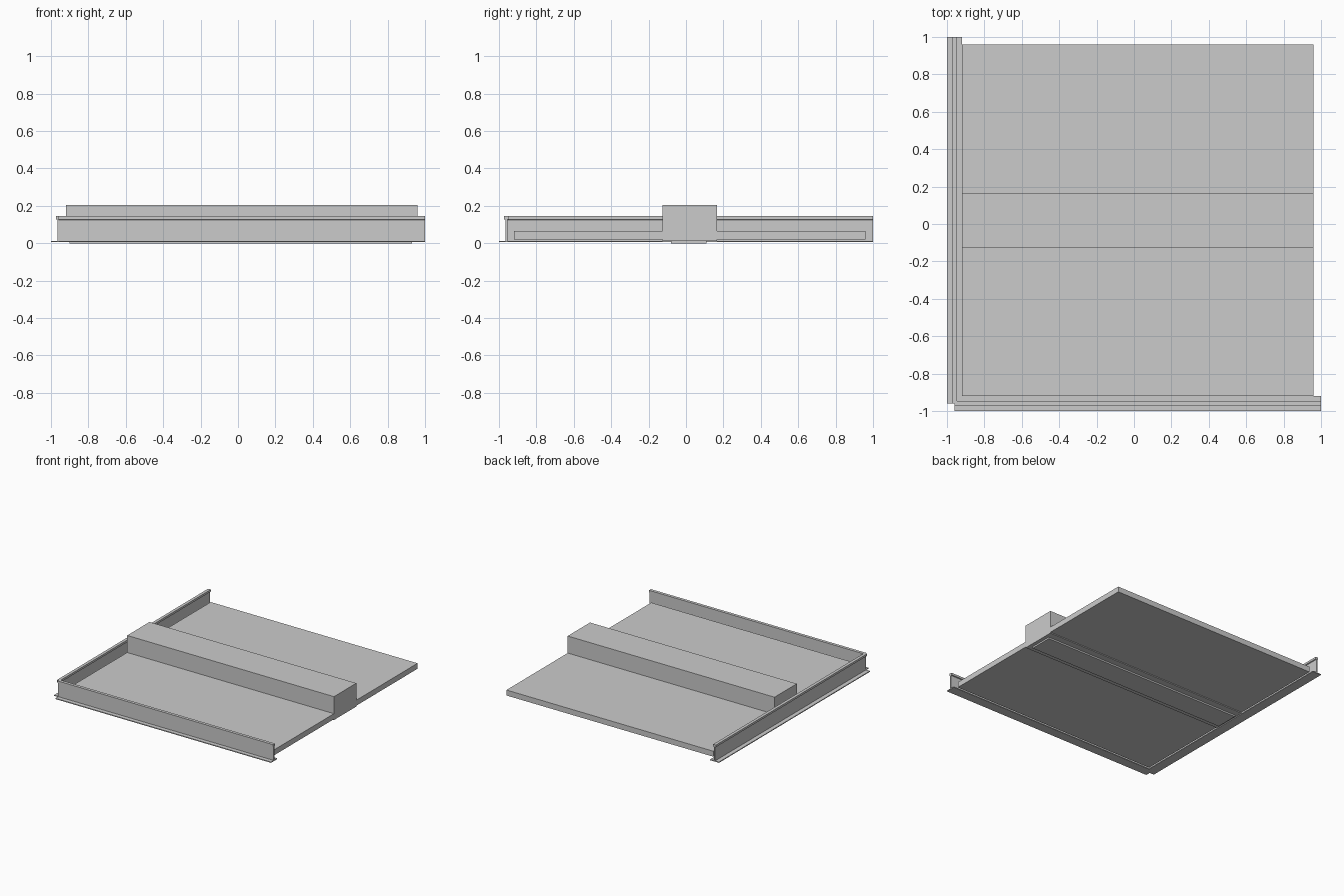
import bpy

if "Cube" in bpy.data.objects:
    bpy.data.objects.remove(bpy.data.objects["Cube"])


def box(name, x, y, z):
    """Axis-aligned box from (min, max) ranges."""
    bpy.ops.mesh.primitive_cube_add(size=1, location=[sum(r) / 2 for r in (x, y, z)])
    ob = bpy.context.object
    ob.name = name
    ob.scale = [r[1] - r[0] for r in (x, y, z)]
    bpy.ops.object.transform_apply(location=True, rotation=False, scale=True)
    return ob


# Tee rail cross-section: offset across the rail, height
half = [(0.04, 0.006), (0.04, 0.013), (0.005, 0.013), (0.005, 0.125),
        (0.0125, 0.128), (0.0125, 0.145)]
profile = half + [(-o, z) for o, z in reversed(half)]


def rail(name, along_x):
    n = len(profile)
    verts = []
    for t in (-0.96, 1.0):
        for o, z in profile:
            # upper web is centred on the flange
            c = -0.96 + o
            verts.append((t, c, z) if along_x else (c, t, z))
    faces = [(i, (i + 1) % n, (i + 1) % n + n, i + n) for i in range(n)]
    faces += [tuple(range(n)), tuple(range(2 * n - 1, n - 1, -1))]
    if not along_x:
        faces = [f[::-1] for f in faces]
    me = bpy.data.meshes.new(name)
    me.from_pydata(verts, [], faces)
    ob = bpy.data.objects.new(name, me)
    bpy.context.collection.objects.link(ob)
    # consistent outward normals
    import bmesh
    bm = bmesh.new()
    bm.from_mesh(me)
    bmesh.ops.recalc_face_normals(bm, faces=bm.faces)
    bm.to_mesh(me)
    bm.free()


# Ceiling grid rails
rail("front_rail", True)
rail("left_rail", False)

# Ceiling panel halves either side of the housing
X = (-0.92, 0.96)
box("front_panel", X, (-0.92, -0.125), (0.02, 0.065))
box("back_panel", X, (0.165, 0.96), (0.02, 0.065))

# Raised channel housing and the lens slightly below it
box("housing", X, (-0.125, 0.165), (0.013, 0.205))
box("lens", (-0.9, 0.93), (-0.08, 0.11), (0.0, 0.013))
